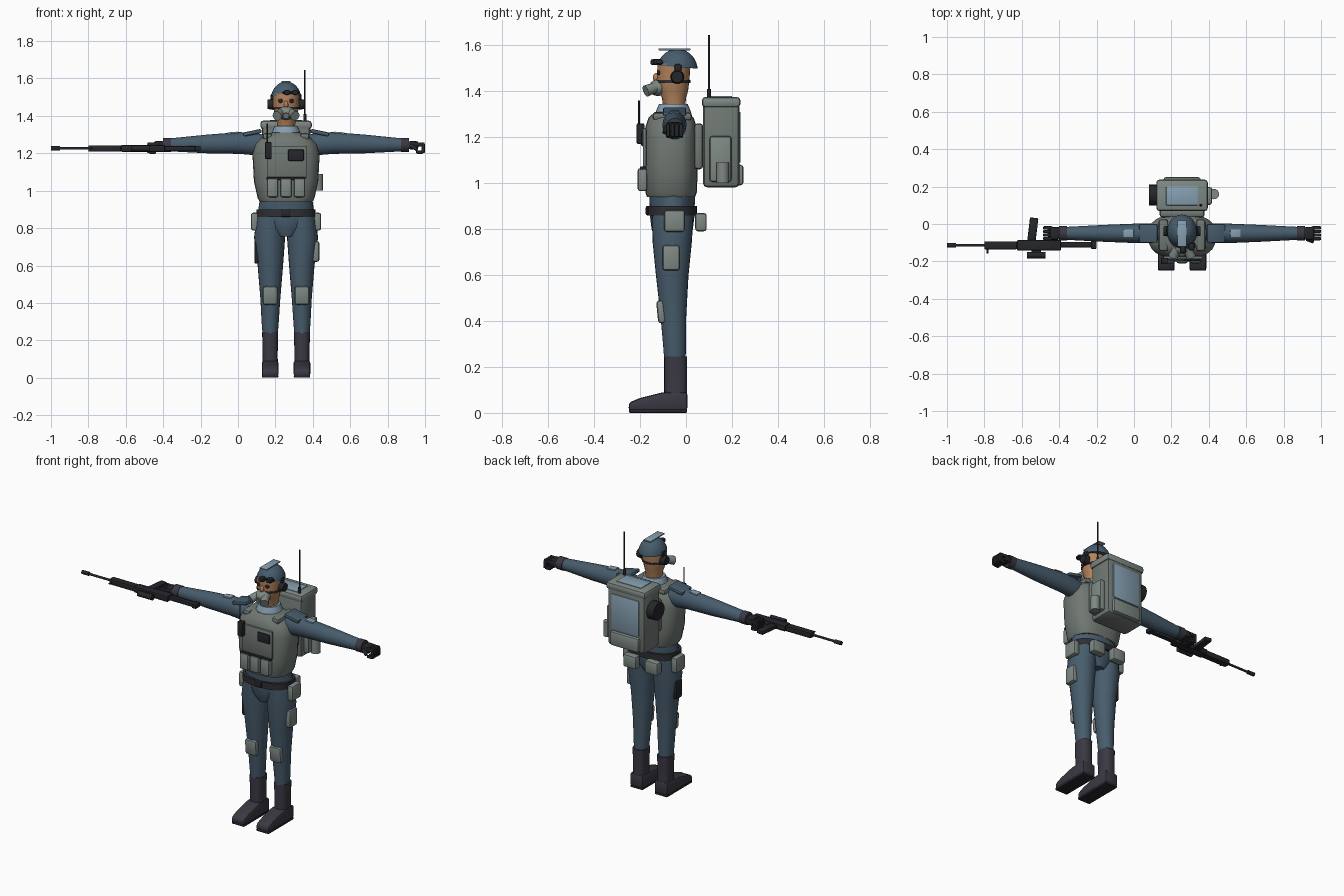
import bpy, bmesh, math
from mathutils import Vector, Matrix, Euler

if "Cube" in bpy.data.objects:
    bpy.data.objects.remove(bpy.data.objects["Cube"], do_unlink=True)

BODY = Vector((.257, 0, 0))      # the figure stands off centre, the rifle balances it
SIDES = (("left", 1), ("right", -1))


def paint(name, code):
    """Material from an sRGB hex code, stored as linear values."""
    parts = [int(code[i:i + 2], 16) / 255 for i in (0, 2, 4)]
    color = [((c + .055) / 1.055) ** 2.4 for c in parts] + [1]
    mat = bpy.data.materials.new(name)
    mat.use_nodes = True
    mat.diffuse_color = color
    mat.node_tree.nodes["Principled BSDF"].inputs["Base Color"].default_value = color
    return mat


cloth = paint("navy_cloth", "475c6c")
armor = paint("grey_green_armor", "707873")
pouch = paint("pale_grey_pouch", "7f8984")
pale = paint("pale_blue", "86a0b2")
skin = paint("skin", "b5835c")
leather = paint("boot_leather", "3a3842")
strap = paint("dark_strap", "2e2e34")
black = paint("gun_black", "25262a")


def finish(name, bm, mat):
    """Smooth shading with sharp creases, then link the object."""
    bmesh.ops.recalc_face_normals(bm, faces=bm.faces)
    for face in bm.faces:
        face.smooth = True
    for edge in bm.edges:
        edge.smooth = edge.is_manifold and edge.calc_face_angle(0) < .6
    mesh = bpy.data.meshes.new(name)
    bm.to_mesh(mesh)
    bm.free()
    mesh.materials.append(mat)
    obj = bpy.data.objects.new(name, mesh)
    obj.location = BODY
    bpy.context.scene.collection.objects.link(obj)
    return obj


def box(name, at, size, mat, bevel=.006, turn=(0, 0, 0)):
    bm = bmesh.new()
    bmesh.ops.create_cube(bm, size=1)
    bmesh.ops.scale(bm, vec=size, verts=bm.verts)
    bmesh.ops.bevel(bm, geom=bm.edges[:], offset=min(bevel, min(size) * .4),
                    segments=2, profile=.5, affect='EDGES')
    bm.transform(Matrix.Translation(at) @ Euler(turn).to_matrix().to_4x4())
    return finish(name, bm, mat)


def rod(name, start, end, radius, mat, tip=None, sides=16):
    start, end = Vector(start), Vector(end)
    axis = end - start
    bm = bmesh.new()
    bmesh.ops.create_cone(bm, cap_ends=True, segments=sides, radius1=radius,
                          radius2=radius if tip is None else tip, depth=axis.length)
    spin = axis.to_track_quat('Z', 'Y').to_matrix().to_4x4()
    bm.transform(Matrix.Translation((start + end) / 2) @ spin)
    return finish(name, bm, mat)


def ball(name, at, radii, mat, cut=None):
    """Ellipsoid, optionally cut flat below the height given."""
    bm = bmesh.new()
    bmesh.ops.create_uvsphere(bm, u_segments=24, v_segments=16, radius=1)
    bm.transform(Matrix.Translation(at) @ Matrix.Diagonal((*radii, 1)))
    if cut:
        bmesh.ops.bisect_plane(bm, geom=bm.verts[:] + bm.edges[:] + bm.faces[:],
                               plane_co=(0, 0, cut), plane_no=(0, .08, 1), clear_inner=True)
        bmesh.ops.holes_fill(bm, edges=[e for e in bm.edges if e.is_boundary])
    return finish(name, bm, mat)


def loft(name, rings, mat, power=2, along_x=False, sides=24):
    """Skin superellipse rings, each given as (centre, half width, half depth)."""
    bm = bmesh.new()
    loops = []
    for centre, wide, deep in rings:
        loop = []
        for i in range(sides):
            a = math.tau * i / sides
            u, v = [math.copysign(abs(w) ** (2 / power), w) for w in (math.cos(a), math.sin(a))]
            offset = (0, u * wide, v * deep) if along_x else (u * wide, v * deep, 0)
            loop.append(bm.verts.new(Vector(centre) + Vector(offset)))
        loops.append(loop)
    for low, high in zip(loops, loops[1:]):
        for i in range(sides):
            j = (i + 1) % sides
            bm.faces.new((low[i], low[j], high[j], high[i]))
    bm.faces.new(loops[0])
    bm.faces.new(loops[-1])
    return finish(name, bm, mat)


def extrude_side(name, x, width, outline, mat, bevel):
    """Side outline of (y, z) points, extruded across x."""
    bm = bmesh.new()
    face = bm.faces.new([bm.verts.new((x - width / 2, y, z)) for y, z in outline])
    moved = bmesh.ops.extrude_face_region(bm, geom=[face])["geom"]
    bmesh.ops.translate(bm, vec=(width, 0, 0),
                        verts=[v for v in moved if isinstance(v, bmesh.types.BMVert)])
    bmesh.ops.bevel(bm, geom=bm.edges[:], offset=bevel, segments=2, profile=.5, affect='EDGES')
    return finish(name, bm, mat)


# Torso: trousers seat, belt, armoured vest
loft("hips", [((0, -.06, z), w, d) for z, w, d in
              ((.755, .05, .075), (.8, .12, .09), (.85, .155, .096), (.96, .14, .1))], cloth)
loft("belt", [((0, -.06, z), .158, .108) for z in (.86, .9)], strap, power=2.4)
box("belt_buckle", (0, -.168, .88), (.05, .015, .04), black)
loft("vest", [((0, -.065, z), w, d) for z, w, d in
              ((.94, .14, .105), (.96, .152, .112), (1.05, .172, .116), (1.2, .18, .117),
               (1.25, .165, .11), (1.285, .13, .098), (1.31, .08, .07))], armor, power=2.7)
box("vest_back_plate", (0, .055, 1.16), (.24, .04, .2), armor, .015)
box("chest_panel", (.005, -.18, 1.155), (.21, .016, .17), armor)
box("chest_screen", (.053, -.188, 1.19), (.085, .014, .06), black)
box("pouch_strap", (0, -.187, 1.065), (.21, .028, .014), black)
for i in (-1, 0, 1):
    box("chest_pouch", (i * .072, -.19, 1.015), (.06, .04, .1), pouch, .01)
box("chest_radio", (-.095, -.198, 1.215), (.036, .034, .09), black)
rod("radio_aerial", (-.1, -.204, 1.25), (-.1, -.204, 1.36), .004, black)
loft("collar", [((0, -.055, z), w, w) for z, w in
                ((1.28, .085), (1.315, .075), (1.345, .062))], pale)

for side, s in SIDES:
    # Leg, boot and knee pad
    loft(side + "_leg", [((s * x, y, z), w, d) for x, y, z, w, d in (
        (.085, -.048, .22, .04, .046), (.085, -.05, .3, .046, .05), (.084, -.055, .42, .053, .056),
        (.084, -.06, .6, .068, .071), (.088, -.06, .75, .083, .086),
        (.082, -.058, .86, .076, .09))], cloth)
    loft(side + "_boot_shaft", [((s * .085, -.045, z), w, .05) for z, w in
                                ((.04, .042), (.12, .04), (.245, .043))], leather, power=2.6)
    extrude_side(side + "_boot_foot", s * .085, .09, ((.006, .01), (-.25, .01), (-.248, .045),
                 (-.2, .065), (-.1, .09), (.006, .09)), leather, .012)
    box(side + "_boot_sole", (s * .085, -.122, .008), (.088, .254, .016), black)
    box(side + "_knee_pad", (s * .085, -.108, .44), (.08, .035, .1), pouch, .014, (.1, 0, 0))
    # Belt pouches
    box(side + "_hip_pouch", (s * .168, -.05, .835), (.04, .09, .095), pouch, .012)
    box(side + "_rear_pouch", (s * .075, .065, .83), (.09, .05, .08), pouch, .012)
    # Sleeve, shoulder pad and arm patch
    loft(side + "_arm", [((s * x, -.05, z), d, h) for x, z, d, h in (
        (.1, 1.245, .045, .05), (.17, 1.25, .052, .06), (.25, 1.255, .052, .058),
        (.42, 1.25, .045, .05), (.63, 1.245, .034, .034))], cloth, along_x=True)
    box(side + "_shoulder_pad", (s * .18, -.05, 1.31), (.1, .1, .022), cloth, .008, (0, s * .2, 0))
    box(side + "_arm_patch", (s * .285, -.05, 1.309), (.055, .04, .009), pale, .002, (0, s * .08, 0))
    box(side + "_vest_strap", (s * .1, -.06, 1.29), (.05, .17, .035), armor, .014)
    # Gloved fist
    loft(side + "_cuff", [((s * x, -.05, 1.245), .039, .038) for x in (.615, .658)],
         leather, along_x=True)
    box(side + "_palm", (s * .68, -.05, 1.243), (.055, .07, .045), black, .012)
    for i in range(4):
        y = -.078 + i * .019
        box(side + "_finger_base", (s * .716, y, 1.248), (.05, .018, .022), black)
        box(side + "_finger_middle", (s * .733, y, 1.226), (.02, .018, .05), black)
        box(side + "_finger_tip", (s * .714, y, 1.206), (.038, .018, .018), black)
    rod(side + "_thumb", (s * .67, -.08, 1.24), (s * .7, -.095, 1.22), .012, black, .009)
    # Headset cup, eye and mask canister
    rod(side + "_ear_cup", (s * .068, -.038, 1.462), (s * .098, -.038, 1.462), .03, black, .025)
    box(side + "_helmet_clip", (s * .075, -.035, 1.5), (.015, .03, .035), black)
    ball(side + "_eye", (s * .028, -.117, 1.48), (.014, .01, .011), black)
    rod(side + "_canister", (s * .026, -.13, 1.418), (s * .048, -.175, 1.4), .022, pouch, .026)

box("left_thigh_pouch", (.158, -.065, .675), (.04, .075, .11), pouch, .012)
box("right_thigh_holster", (-.155, -.06, .67), (.03, .06, .12), black, .01)

# Head, mask and helmet
loft("head", [((0, y, z), w, d) for y, z, w, d in (
    (-.052, 1.3, .046, .046), (-.052, 1.37, .05, .052), (-.056, 1.4, .058, .065),
    (-.056, 1.45, .07, .071), (-.052, 1.52, .072, .072))], skin)
ball("nose", (0, -.128, 1.46), (.012, .016, .02), skin)
ball("mask", (0, -.122, 1.415), (.048, .04, .036), pouch)
rod("mask_valve", (0, -.14, 1.405), (0, -.168, 1.4), .016, armor)
loft("mask_strap", [((0, -.055, z), .073, .074) for z in (1.436, 1.448)], strap)
ball("helmet", (0, -.038, 1.49), (.081, .089, .094), cloth, cut=1.502)
box("helmet_crest", (0, -.05, 1.582), (.05, .14, .008), pale, .003)
for x, y in ((.005, -.135), (.05, -.122)):
    box("helmet_lamp", (x, y, 1.526), (.032, .04, .026), black, .009)
box("helmet_lamp_rail", (.026, -.115, 1.524), (.09, .03, .012), black)

# Backpack with its lid, panels and side gear
box("backpack", (0, .153, 1.165), (.26, .16, .37), armor, .022)
box("backpack_lid", (0, .153, 1.352), (.275, .168, .046), pouch, .016)
box("lid_panel", (0, .15, 1.376), (.17, .1, .006), pale, .002)
box("back_panel", (0, .234, 1.2), (.19, .008, .22), pale, .002)
box("backpack_lower_pouch", (0, .228, 1.035), (.2, .045, .09), pouch, .014)
box("left_pack_pouch", (.14, .15, 1.105), (.04, .095, .2), pouch, .012)
rod("left_pack_bottle", (.17, .16, 1.0), (.17, .16, 1.09), .028, pouch)
rod("cable_reel", (-.125, .155, 1.24), (-.178, .155, 1.24), .055, black, sides=20)
rod("aerial_base", (.1, .1, 1.36), (.1, .1, 1.41), .008, black)
rod("aerial", (.1, .1, 1.4), (.1, .1, 1.645), .0045, black)

# Rifle, held on its side and pointing outwards
GUN_Y, GUN_Z = -.114, 1.226


def gun_rod(name, back, front, radius, shift=0):
    rod(name, (back, GUN_Y + shift, GUN_Z), (front, GUN_Y + shift, GUN_Z), radius, black)


def gun_box(name, x, shift, size, turn=0):
    box(name, (x, GUN_Y + shift, GUN_Z), size, black, .005, (0, 0, turn))


gun_rod("rifle_muzzle", -1.21, -1.257, .012)
gun_rod("rifle_barrel", -.85, -1.22, .007)
gun_box("rifle_handguard", -.97, 0, (.175, .042, .034))
gun_box("rifle_receiver", -.765, 0, (.235, .055, .036))
gun_box("rifle_stock", -.56, .004, (.2, .03, .024))
gun_box("rifle_butt", -.472, .004, (.03, .046, .028))
gun_box("rifle_magazine", -.798, .085, (.045, .125, .024), -.12)
gun_box("rifle_grip", -.7, .05, (.032, .08, .026), .15)
gun_box("rifle_front_sight", -1.04, -.03, (.01, .03, .008))
gun_box("rifle_scope_mount", -.78, -.036, (.05, .03, .016))
gun_rod("rifle_scope", -.73, -.83, .017, -.053)
